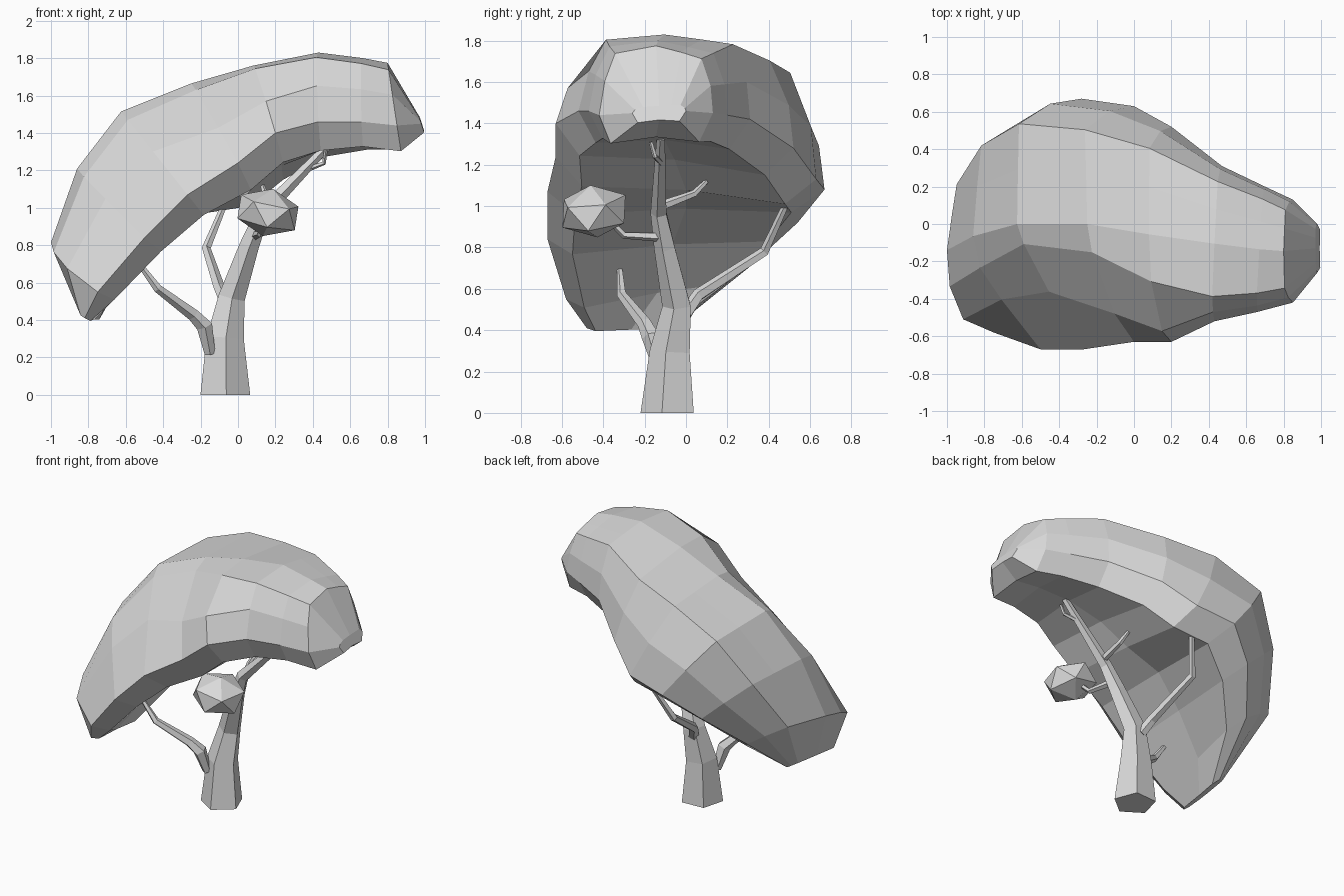
import bpy, bmesh, math
from mathutils import Vector

cube = bpy.data.objects.get("Cube")
if cube:
    bpy.data.objects.remove(cube)

# One plain grey for the whole tree
GREY = (0.7, 0.7, 0.7, 1)
grey = bpy.data.materials.new("plain grey")
grey.use_nodes = True
grey.diffuse_color = GREY
grey.node_tree.nodes["Principled BSDF"].inputs["Base Color"].default_value = GREY


def add_object(name, bm):
    bmesh.ops.recalc_face_normals(bm, faces=bm.faces)
    mesh = bpy.data.meshes.new(name)
    bm.to_mesh(mesh)
    bm.free()
    mesh.materials.append(grey)
    obj = bpy.data.objects.new(name, mesh)
    bpy.context.scene.collection.objects.link(obj)
    return obj


def loft(name, rings):
    """Skin a list of closed rings and cap both ends."""
    bm = bmesh.new()
    loops = [[bm.verts.new(p) for p in ring] for ring in rings]
    count = len(loops[0])
    for low, high in zip(loops, loops[1:]):
        for i in range(count):
            j = (i + 1) % count
            bm.faces.new((low[i], low[j], high[j], high[i]))
    bm.faces.new(loops[0])
    bm.faces.new(loops[-1])
    return add_object(name, bm)


def limb(name, path, radii, sides=5):
    """Tapered faceted tube that follows a path of points."""
    points = [Vector(p) for p in path]
    last = len(points) - 1
    rings = []
    for k, (point, radius) in enumerate(zip(points, radii)):
        before = points[max(k - 1, 0)]
        after = points[min(k + 1, last)]
        turn = Vector((0, 0, 1)).rotation_difference(after - before)
        if k == 0 and name == "trunk":
            turn.identity()
        ring = []
        for i in range(sides):
            angle = math.tau * i / sides - math.radians(15)
            offset = Vector((math.cos(angle), math.sin(angle), 0)) * radius
            ring.append(point + turn @ offset)
        rings.append(ring)
    return loft(name, rings)


def canopy_ring(front, back, rise, shoulder, upper, ridge, depth):
    """Cross-section between the widest front and back points."""
    front, back = Vector(front), Vector(back)
    crown = Vector((rise[0], 0, rise[1]))
    under = -crown.normalized() * depth
    top = [(0, 0), shoulder, (upper, .9), (.5, 1), (.72, (1 + ridge) / 2),
           (.9, ridge), (.98, ridge / 2), (1, 0)]
    bottom = [(.88, 1), (.5, .8), (.1, 1)]
    return ([front.lerp(back, s) + crown * h for s, h in top]
            + [front.lerp(back, s) + under * h for s, h in bottom])


# Canopy stations: front, back, crown rise (x, z), front shoulder (across, up),
# where the front slope meets the crown, back ridge height, underside depth
stations = [
    ((-.82, -.48, .41), (-.76, -.05, .42), (-.05, .03), (.05, .5), .3, 1, .03),
    ((-.75, -.58, .55), (-.69, .3, .7), (-.28, .19), (.08, .6), .28, .9, .1),
    ((-.5, -.67, .84), (-.5, .54, .92), (-.36, .33), (.22, .58), .36, .88, .12),
    ((-.27, -.67, 1.07), (-.28, .67, 1.08), (-.35, .44), (.23, .52), .42, .96, .14),
    ((0, -.63, 1.24), (0, .63, 1.13), (-.25, .48), (.12, .42), .38, 1.05, .15),
    ((.2, -.63, 1.4), (.2, .52, 1.28), (-.12, .42), (.05, .42), .28, .98, .15),
    ((.43, -.52, 1.46), (.47, .31, 1.42), (-.02, .39), (.06, .5), .16, .92, .15),
    ((.66, -.47, 1.46), (.7, .2, 1.44), (-.01, .35), (.05, .5), .15, .85, .13),
    ((.85, -.42, 1.44), (.85, .13, 1.45), (-.05, .33), (.05, .5), .14, .8, .14),
    ((.98, -.26, 1.45), (.98, 0, 1.46), (-.01, .03), (.05, .5), .2, 1, .05),
]
loft("canopy", [canopy_ring(*station) for station in stations])

# Trunk leaning up into the right end of the canopy
limb("trunk",
     [(-.07, -.08, 0), (-.07, -.07, .3), (-.035, -.04, .52),
      (.06, -.1, .8), (.13, -.13, .97), (.48, -.12, 1.33)],
     (.14, .105, .075, .055, .042, .022))

# Branches
limb("front_left_branch",
     [(-.15, -.13, .22), (-.18, -.17, .37), (-.24, -.2, .43),
      (-.43, -.31, .57), (-.52, -.32, .69)],
     (.03, .045, .035, .024, .015))
limb("back_branch",
     [(-.06, 0, .48), (-.1, .06, .57), (-.17, .38, .78), (-.08, .48, 1)],
     (.035, .032, .025, .017))
limb("upper_twig",
     [(.16, -.12, 1.0), (.15, .04, 1.06), (.13, .1, 1.12)],
     (.025, .018, .012))
limb("front_twig",
     [(.09, -.1, .85), (.12, -.3, .86), (.14, -.38, .94)],
     (.025, .018, .014))
limb("tip_twig",
     [(.38, -.12, 1.21), (.46, -.15, 1.24), (.47, -.17, 1.31)],
     (.015, .012, .01))

# Small leaf clump on the front twig
bm = bmesh.new()
bmesh.ops.create_icosphere(bm, subdivisions=1, radius=1)
clump = add_object("leaf_clump", bm)
clump.location = (.16, -.445, .975)
clump.scale = (.185, .18, .13)
clump.rotation_euler = (.2, .15, .4)
